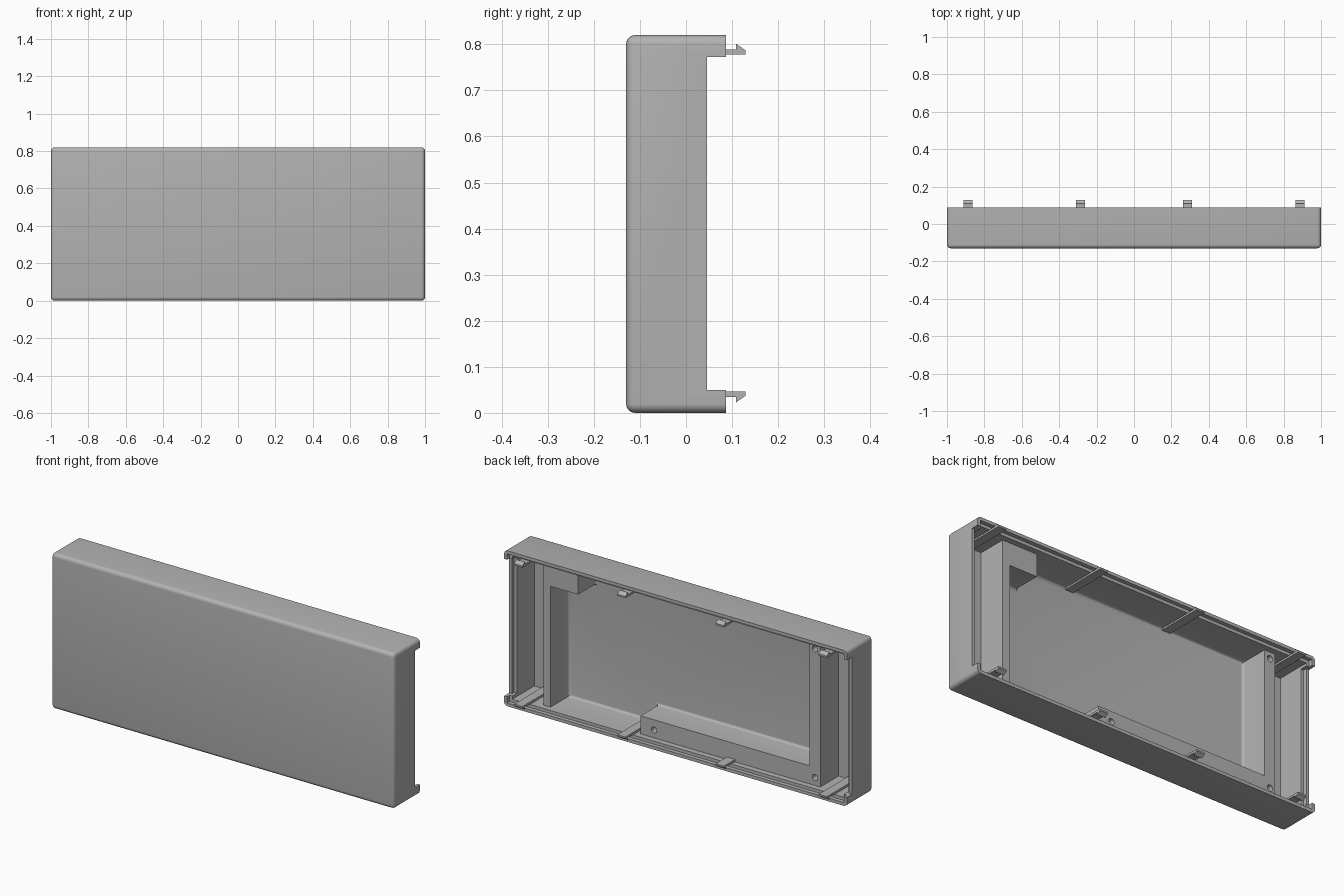
import bpy, bmesh
from mathutils import Vector

cube = bpy.data.objects.get("Cube")
if cube:
    bpy.data.objects.remove(cube, do_unlink=True)

HEIGHT, FRONT, BACK = 0.82, -0.13, 0.087
FLOOR, LEDGE, WALL = -0.117, 0.035, 0.033

# Single grey plastic
grey = bpy.data.materials.new("grey plastic")
grey.use_nodes = True
colour = (0.45, 0.45, 0.45, 1)
grey.diffuse_color = colour
grey.node_tree.nodes["Principled BSDF"].inputs["Base Color"].default_value = colour


def prism(name, points, start, end, axis="y", bevel=0, rule=None):
    """Extrude a 2D outline: (x, z) along y, or (y, z) along x."""
    def place(p, d):
        return Vector((p[0], d, p[1])) if axis == "y" else Vector((d, p[0], p[1]))
    bm = bmesh.new()
    near = [bm.verts.new(place(p, start)) for p in points]
    far = [bm.verts.new(place(p, end)) for p in points]
    bm.faces.new(near)
    bm.faces.new(far)
    for i in range(len(points)):
        j = (i + 1) % len(points)
        bm.faces.new((near[i], near[j], far[j], far[i]))
    bmesh.ops.recalc_face_normals(bm, faces=bm.faces)
    if bevel:
        edges = [e for e in bm.edges if rule([v.co.y for v in e.verts])]
        bmesh.ops.bevel(bm, geom=edges, offset=bevel, segments=5,
                        profile=0.5, affect="EDGES")
        bmesh.ops.recalc_face_normals(bm, faces=bm.faces)
    mesh = bpy.data.meshes.new(name)
    bm.to_mesh(mesh)
    bm.free()
    mesh.materials.append(grey)
    obj = bpy.data.objects.new(name, mesh)
    bpy.context.collection.objects.link(obj)
    return obj


def rect(x0, x1, z0, z1):
    return [(x0, z0), (x1, z0), (x1, z1), (x0, z1)]


def cut(target, cutter):
    """Subtract the cutter for good and remove it."""
    cutter.hide_render = True
    mod = target.modifiers.new("cut", "BOOLEAN")
    mod.operation, mod.solver, mod.object = "DIFFERENCE", "EXACT", cutter
    graph = bpy.context.evaluated_depsgraph_get()
    result = bpy.data.meshes.new_from_object(target.evaluated_get(graph))
    target.modifiers.clear()
    target.data = result
    bpy.data.objects.remove(cutter, do_unlink=True)


def on_floor(ys):
    return max(ys) < FLOOR + 0.001


# Shell: block with rounded front and corner edges
shell = prism("shell", rect(-1, 1, 0, HEIGHT), FRONT, BACK, bevel=0.02,
              rule=lambda ys: min(ys) < FRONT + 0.001)

# Recess down to the ledges, and the stepped rim
cut(shell, prism("recess", rect(-1 + WALL, 1 - WALL, WALL, HEIGHT - WALL), LEDGE, 0.3))
cut(shell, prism("rim_step", rect(-0.983, 0.983, 0.017, HEIGHT - 0.017), 0.066, 0.3))

# Main pocket, leaving a bottom ledge and an upper corner block
pocket = [(-0.745, 0.128), (0.24, 0.128), (0.24, WALL), (0.766, WALL),
          (0.766, 0.67), (0.605, 0.67), (0.605, HEIGHT - WALL), (-0.745, HEIGHT - WALL)]
cut(shell, prism("pocket", pocket, FLOOR, 0.2, bevel=0.014, rule=on_floor))

# Both ends: deep slot, lowered side wall and its step
for side in (-1, 1):
    def span(a, b, z0, z1):
        return rect(min(a * side, b * side), max(a * side, b * side), z0, z1)
    cut(shell, prism("end_slot", span(0.808, 1 - WALL, WALL, HEIGHT - WALL), FLOOR, 0.2))
    cut(shell, prism("side_cut", span(0.95, 1.1, 0.05, 0.772), 0.046, 0.3))
    cut(shell, prism("side_step", span(0.95, 0.983, 0.05, 0.772), 0.027, 0.2))

# Screw holes in the ledges
for x, z in ((0.162, 0.074), (-0.777, 0.075), (-0.777, 0.753)):
    bm = bmesh.new()
    bmesh.ops.create_circle(bm, segments=24, radius=0.016)
    ring = [(x + v.co.x, z + v.co.y) for v in bm.verts]
    bm.free()
    cut(shell, prism("screw_hole", ring, LEDGE - 0.08, 0.1))

# Snap clips: long arms on the top and bottom walls with hooked tips
hook = [(-0.12, 0.046), (0.129, 0.046), (0.129, 0.037), (0.109, 0.023),
        (0.109, 0.035), (0.06, 0.035), (0.06, 0.03), (-0.12, 0.03)]
upper_hook = [(y, HEIGHT + 0.004 - z) for y, z in hook]
for x in (-0.888, -0.287, 0.287, 0.888):
    prism("bottom_clip", hook, x - 0.024, x + 0.024, axis="x")
    prism("top_clip", upper_hook, x - 0.024, x + 0.024, axis="x")

# Smooth the rounded edges, keep the rest crisp
bpy.ops.object.select_all(action="DESELECT")
shell.select_set(True)
bpy.context.view_layer.objects.active = shell
bpy.ops.object.shade_smooth_by_angle(angle=0.6)
